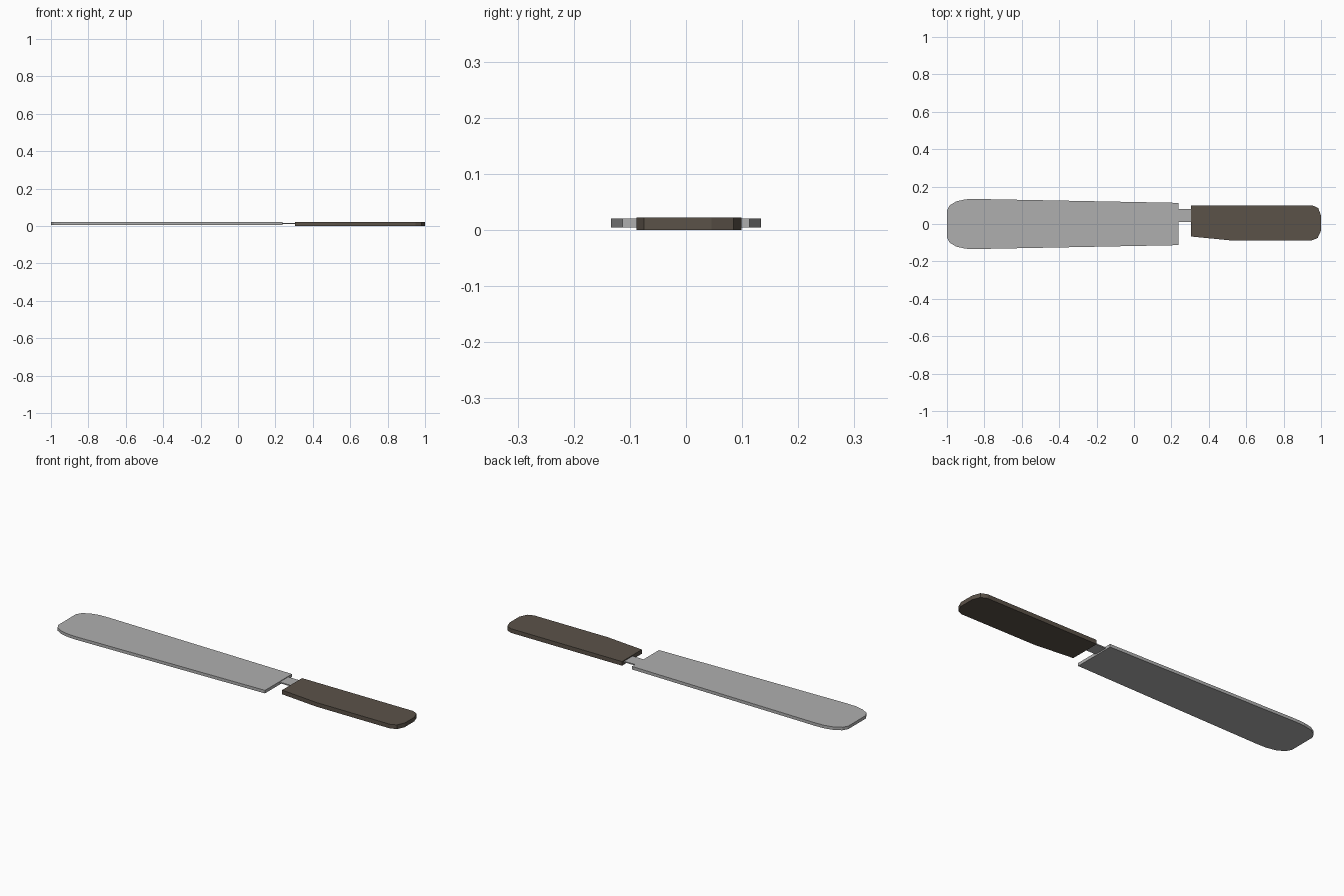
import bpy, bmesh

if "Cube" in bpy.data.objects:
    bpy.data.objects.remove(bpy.data.objects["Cube"])


def material(name, rgb):
    m = bpy.data.materials.new(name)
    m.diffuse_color = (*rgb, 1)
    m.use_nodes = True
    m.node_tree.nodes["Principled BSDF"].inputs["Base Color"].default_value = m.diffuse_color
    return m


def plate(name, outline, z0, z1, mat):
    """Extrude a flat outline (x, y) from z0 up to z1."""
    bm = bmesh.new()
    face = bm.faces.new([bm.verts.new((x, y, z0)) for x, y in outline])
    ext = bmesh.ops.extrude_face_region(bm, geom=[face])
    top = [v for v in ext["geom"] if isinstance(v, bmesh.types.BMVert)]
    bmesh.ops.translate(bm, verts=top, vec=(0, 0, z1 - z0))
    bmesh.ops.recalc_face_normals(bm, faces=bm.faces)
    mesh = bpy.data.meshes.new(name)
    bm.to_mesh(mesh)
    bm.free()
    mesh.materials.append(mat)
    obj = bpy.data.objects.new(name, mesh)
    bpy.context.collection.objects.link(obj)
    return obj


steel = material("steel grey", (0.43, 0.43, 0.43))
brown = material("dark brown", (0.105, 0.085, 0.066))

# Blade: tapered, rounded tip, symmetric about y = 0
half = [(0.237, 0.113), (-0.85, 0.134), (-0.90, 0.132), (-0.95, 0.121),
        (-0.985, 0.1), (-1.0, 0.073)]
plate("blade", half + [(x, -y) for x, y in reversed(half)], 0.004, 0.020, steel)

# Thin tang joining blade and handle, set off centre
plate("tang", [(0.22, 0.01), (0.32, 0.01), (0.32, 0.081), (0.22, 0.081)],
      0.011, 0.017, steel)

# Handle: straight upper edge, kinked lower edge, clipped butt corners
plate("handle", [(0.305, -0.067), (0.52, -0.088), (0.95, -0.088),
                 (0.982, -0.075), (1.0, -0.035), (1.0, 0.045),
                 (0.985, 0.085), (0.955, 0.099), (0.305, 0.099)],
      0.0, 0.022, brown)
